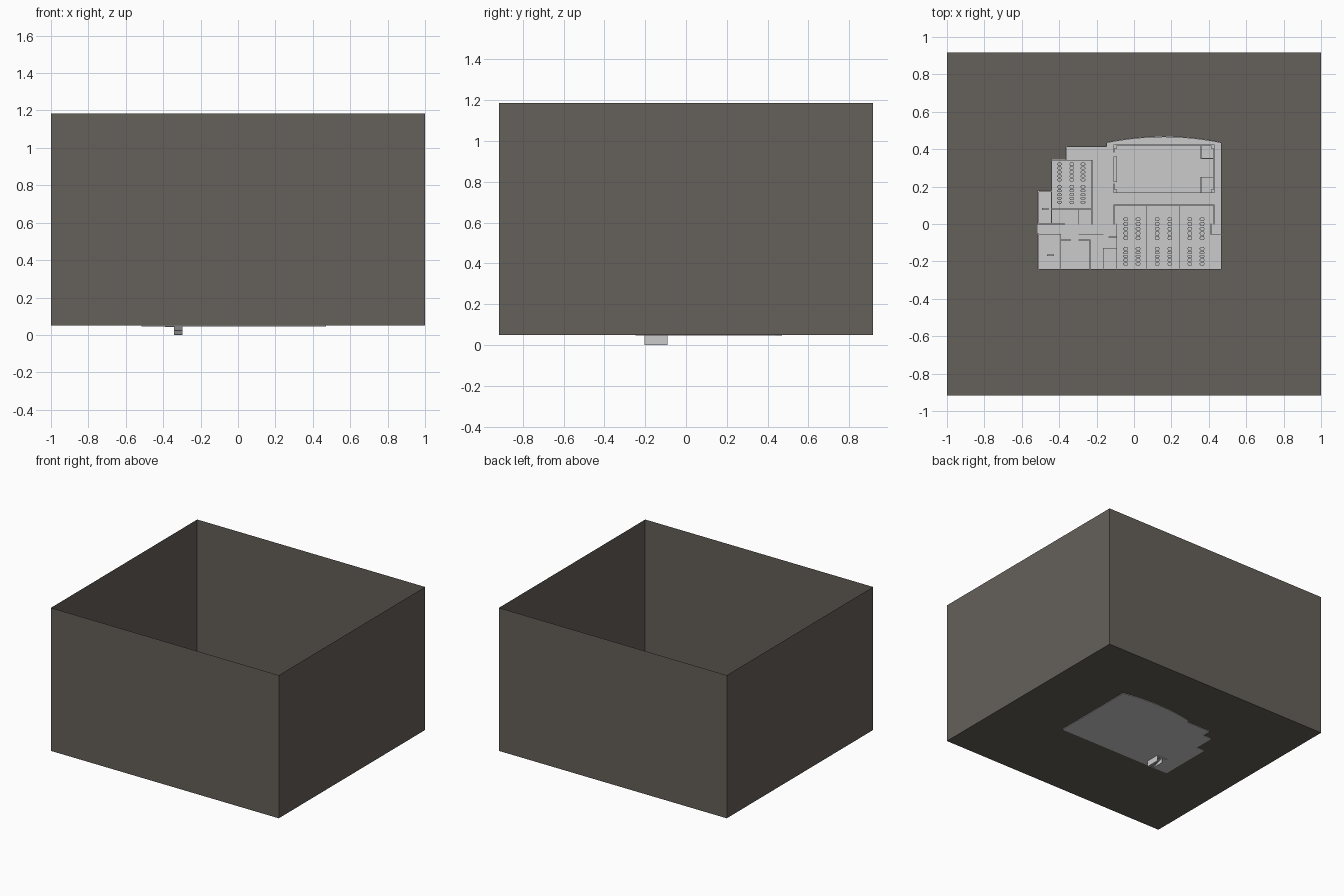
import bpy, bmesh, math

FLOOR, TOP = 0.052, 0.095      # building floor level and wall top


def finish(name, bm, mat=None):
    me = bpy.data.meshes.new(name)
    bm.to_mesh(me)
    bm.free()
    ob = bpy.data.objects.new(name, me)
    bpy.context.collection.objects.link(ob)
    if mat:
        me.materials.append(mat)
    return ob


def box(bm, x0, x1, y0, y1, z0, z1):
    r = bmesh.ops.create_cube(bm, size=1)
    for v in r["verts"]:
        v.co.x = x1 if v.co.x > 0 else x0
        v.co.y = y1 if v.co.y > 0 else y0
        v.co.z = z1 if v.co.z > 0 else z0


def wall(bm, x0, y0, x1, y1, z1=TOP, t=0.003):
    box(bm, min(x0, x1) - t, max(x0, x1) + t, min(y0, y1) - t, max(y0, y1) + t, FLOOR, z1)


# Open-topped surrounding enclosure
brown = bpy.data.materials.new("dark_brown")
brown.diffuse_color = (0.13, 0.115, 0.10, 1)
bm = bmesh.new()
box(bm, -1, 1, -0.917, 0.917, 0.05, 1.185)
bm.faces.ensure_lookup_table()
bmesh.ops.delete(bm, geom=[f for f in bm.faces if f.calc_center_median().z > 1.1], context='FACES_ONLY')
finish("enclosure", bm, brown)

# Building floor slab with bowed back edge
N = 12
arc = [(0.47 - 0.62 * i / N, 0.438 + 0.032 * (1 - (2 * i / N - 1) ** 2)) for i in range(N + 1)]
outline = [(-0.515, -0.247), (0.47, -0.247)] + arc + [
    (-0.15, 0.417), (-0.365, 0.417), (-0.365, 0.344), (-0.444, 0.344),
    (-0.444, 0.178), (-0.515, 0.178)]
bm = bmesh.new()
face = bm.faces.new([bm.verts.new((x, y, 0.046)) for x, y in outline])
ext = bmesh.ops.extrude_face_region(bm, geom=[face])
for v in ext["geom"]:
    if isinstance(v, bmesh.types.BMVert):
        v.co.z = FLOOR
bmesh.ops.recalc_face_normals(bm, faces=bm.faces)
finish("building_floor", bm)

# Curved back wall as thin upright strip following the arc
bm = bmesh.new()
inner = [(x, y - 0.006) for x, y in arc]
lo, hi = [[[bm.verts.new((x, y, z)) for x, y in line] for line in (arc, inner)] for z in (FLOOR, TOP)]
for i in range(N):
    for a, b in ((lo[0], hi[0]), (hi[0], hi[1]), (hi[1], lo[1])):
        bm.faces.new((a[i], a[i + 1], b[i + 1], b[i]))
bmesh.ops.recalc_face_normals(bm, faces=bm.faces)
finish("curved_back_wall", bm)

# Outer walls
bm = bmesh.new()
for x0, y0, x1, y1 in [
        (-0.512, -0.244, 0.467, -0.244), (0.467, -0.244, 0.467, 0.435),
        (-0.147, 0.417, -0.147, 0.435), (-0.362, 0.414, -0.147, 0.414),
        (-0.362, 0.341, -0.362, 0.414), (-0.441, 0.175, -0.441, 0.341),
        (-0.512, 0.175, -0.441, 0.175), (-0.512, 0.0, -0.512, 0.175),
        (-0.512, -0.244, -0.512, -0.055)]:
    wall(bm, x0, y0, x1, y1)
finish("outer_walls", bm)

# Room partitions
bm = bmesh.new()
for x0, y0, x1, y1 in [
        # back hall
        (-0.107, 0.422, 0.428, 0.422), (-0.107, 0.167, 0.428, 0.167),
        (-0.107, 0.385, -0.107, 0.422), (-0.107, 0.167, -0.107, 0.215),
        (0.428, 0.167, 0.428, 0.422),
        (0.358, 0.35, 0.428, 0.35), (0.358, 0.35, 0.358, 0.422),
        (0.358, 0.25, 0.428, 0.25), (0.358, 0.167, 0.358, 0.25),
        # front classrooms
        (-0.107, 0.102, 0.428, 0.102), (-0.107, 0.0, -0.107, 0.102),
        (-0.092, -0.244, -0.092, 0.0), (0.068, -0.244, 0.068, 0.102),
        (0.245, -0.244, 0.245, 0.102), (0.428, 0.0, 0.428, 0.102),
        (0.412, -0.055, 0.467, -0.055), (0.412, -0.055, 0.412, 0.0),
        # left classroom and store
        (-0.441, 0.341, -0.225, 0.341), (-0.225, 0.0, -0.225, 0.341),
        (-0.441, 0.08, -0.225, 0.08), (-0.295, 0.0, -0.295, 0.08),
        (-0.441, 0.0, -0.441, 0.175), (-0.512, 0.0, -0.37, 0.0),
        # front left offices
        (-0.512, -0.055, -0.392, -0.055), (-0.392, -0.244, -0.392, -0.055),
        (-0.295, -0.055, -0.165, -0.055), (-0.165, -0.244, -0.165, -0.13),
        (-0.165, -0.13, -0.092, -0.13), (-0.135, -0.07, -0.092, -0.07),
        (-0.235, -0.244, -0.235, -0.085), (-0.295, -0.085, -0.235, -0.085),
        (-0.392, -0.085, -0.34, -0.085)]:
    wall(bm, x0, y0, x1, y1, t=0.002)
finish("room_partitions", bm)

# Hall bench and corner posts
bm = bmesh.new()
box(bm, -0.11, -0.09, 0.225, 0.36, FLOOR, 0.066)
for x in (-0.1, 0.42):
    for y in (0.176, 0.414):
        box(bm, x - 0.009, x + 0.009, y - 0.009, y + 0.009, FLOOR, TOP)
finish("hall_bench_and_posts", bm)

# Rows of desks with a chair beside each
desks, chairs = bmesh.new(), bmesh.new()


def desk_row(x, y0, y1, n=5):
    step = (y1 - y0) / n
    for i in range(n):
        y = y0 + (i + 0.5) * step
        box(desks, x - 0.009, x + 0.009, y - step * .4, y + step * .4, 0.066, 0.068)
        for s in (-1, 1):
            box(desks, x + s * 0.007 - .001, x + s * 0.007 + .001, y - step * .35, y + step * .35, FLOOR, 0.066)
            cx = x + s * 0.009
            box(chairs, cx - 0.004, cx + 0.004, y - 0.004, y + 0.004, FLOOR, 0.061)
            box(chairs, cx + s * 0.003, cx + s * 0.004, y - 0.004, y + 0.004, 0.061, 0.072)


for x in (-0.045, 0.022, 0.124, 0.191, 0.298, 0.364):
    desk_row(x, -0.088, 0.038)
    desk_row(x, -0.224, -0.122)
for x in (-0.398, -0.333, -0.273):
    desk_row(x, 0.225, 0.33)
    desk_row(x, 0.105, 0.21)
# Two single office desks
for x, y in ((-0.475, 0.08), (-0.447, -0.167)):
    box(desks, x - 0.018, x + 0.018, y - 0.005, y + 0.005, 0.062, 0.066)
    box(desks, x - 0.004, x + 0.004, y - 0.004, y + 0.004, FLOOR, 0.062)
finish("desks", desks)
finish("chairs", chairs)

# Stair going down below the floor, with landing and side walls
bm = bmesh.new()
n = 10
for i in range(n):
    y = -0.09 - 0.11 * i / n
    z = 0.046 - 0.046 * i / n
    box(bm, -0.341, -0.297, y - 0.11 / n, y, max(0, z - 0.0065), z)
box(bm, -0.39, -0.341, -0.2, -0.09, 0.042, 0.047)
finish("stair", bm)
bm = bmesh.new()
box(bm, -0.299, -0.296, -0.203, -0.09, 0, 0.047)
box(bm, -0.343, -0.34, -0.203, -0.09, 0, 0.047)
finish("stair_side_walls", bm)
